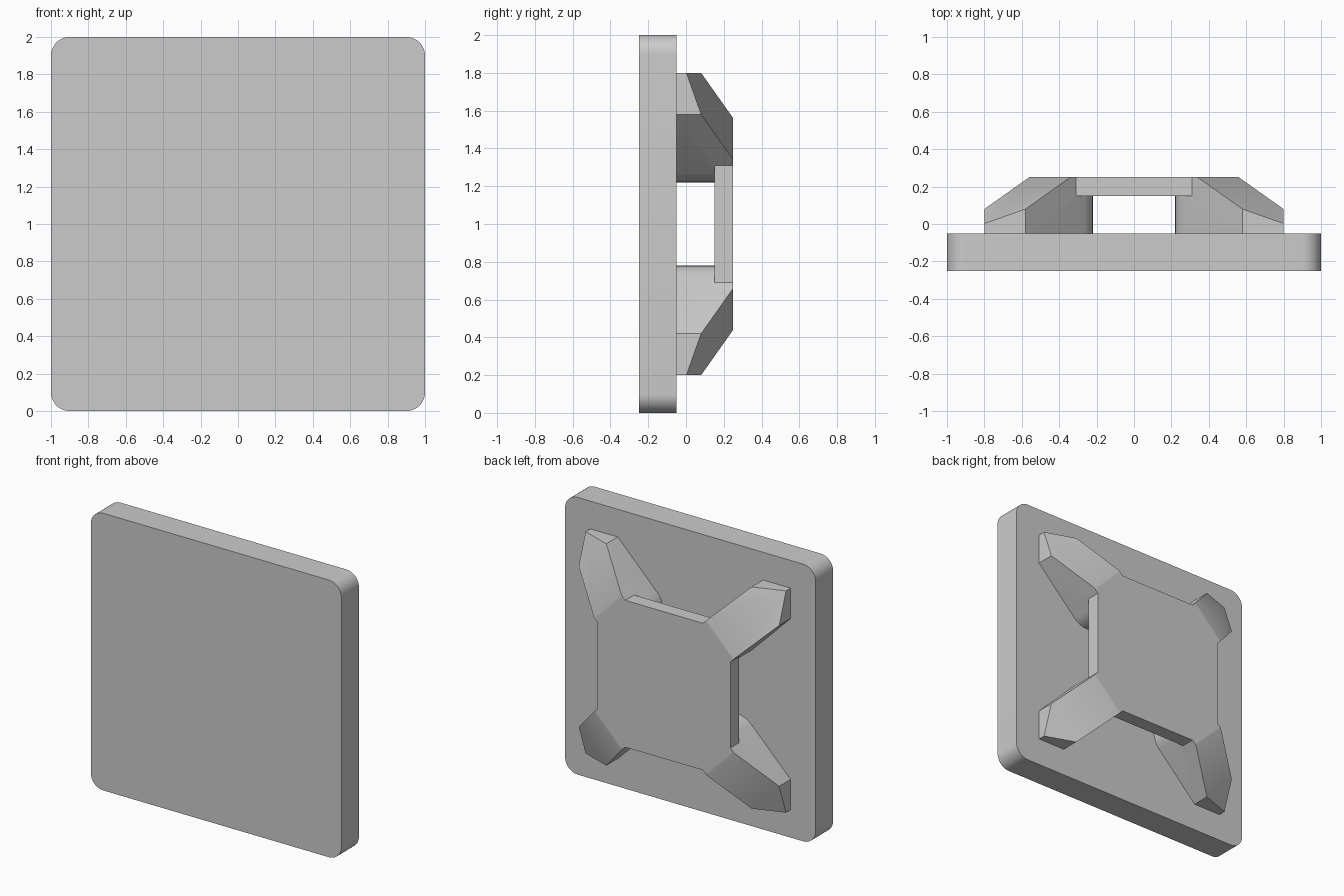
import bpy, bmesh, math
from mathutils import Vector

cube = bpy.data.objects.get("Cube")
if cube:
    bpy.data.objects.remove(cube, do_unlink=True)

grey = bpy.data.materials.new("light grey plastic")
grey.use_nodes = True
grey.diffuse_color = (0.6, 0.6, 0.6, 1)
grey.node_tree.nodes["Principled BSDF"].inputs["Base Color"].default_value = (0.6, 0.6, 0.6, 1)

MID = 1.0      # height of the centre
BACK = -0.05   # rear face of the plate
TOP = 0.25     # rear face of the bridge


def prism(name, outline, y0, y1, cut=None):
    """Extrude an (x, height from centre) outline along y, with an optional cutting plane."""
    bm = bmesh.new()
    face = bm.faces.new([bm.verts.new((x, y0, z + MID)) for x, z in outline])
    grown = bmesh.ops.extrude_face_region(bm, geom=[face])["geom"]
    verts = [v for v in grown if isinstance(v, bmesh.types.BMVert)]
    bmesh.ops.translate(bm, verts=verts, vec=(0, y1 - y0, 0))
    if cut:
        point, normal = cut
        res = bmesh.ops.bisect_plane(bm, geom=bm.verts[:] + bm.edges[:] + bm.faces[:],
                                     plane_co=point, plane_no=normal, clear_outer=True)
        rim = [e for e in res["geom_cut"] if isinstance(e, bmesh.types.BMEdge)]
        bmesh.ops.contextual_create(bm, geom=rim)
    bmesh.ops.recalc_face_normals(bm, faces=bm.faces)
    mesh = bpy.data.meshes.new(name)
    bm.to_mesh(mesh)
    bm.free()
    mesh.materials.append(grey)
    obj = bpy.data.objects.new(name, mesh)
    bpy.context.collection.objects.link(obj)
    return obj


def arc(cx, cz, r, start, end, steps):
    angles = [math.radians(start + (end - start) * i / steps) for i in range(steps + 1)]
    return [(cx + r * math.cos(a), cz + r * math.sin(a)) for a in angles]


def activate(obj):
    bpy.ops.object.select_all(action='DESELECT')
    obj.select_set(True)
    bpy.context.view_layer.objects.active = obj


# Base plate with rounded corners
corners = [(0.9, 0.9), (-0.9, 0.9), (-0.9, -0.9), (0.9, -0.9)]
outline = []
for i, (cx, cz) in enumerate(corners):
    outline += arc(cx, cz, 0.1, 90 * i, 90 * i + 90, 12)
plate = prism("base_plate", outline, -0.25, BACK)

# Bridge slab with cut corners, which end inside the legs
side, half = 0.53, 0.35
quarter = [(side, half), (half, side)]
slab = quarter + [(-x, z) for x, z in reversed(quarter)]
slab += [(-x, -z) for x, z in slab]
bridge = prism("bridge", slab, 0.15, TOP)

# Diagonal legs: rounded inner end, square outer tip, sloping back
leg_outline = [(0.8, 0.58), (0.8, 0.8), (0.58, 0.8)]
leg_outline += arc(0.375, 0.375, 0.11 * math.sqrt(2), 135, 315, 16)
legs = []
for sx in (1, -1):
    for sz in (1, -1):
        cut = (Vector((0.45 * sx, TOP, MID + 0.45 * sz)),
               Vector((0.354 * sx, 1, 0.354 * sz)).normalized())
        name = ("upper" if sz > 0 else "lower") + ("_left" if sx > 0 else "_right") + "_leg"
        legs.append(prism(name, [(x * sx, z * sz) for x, z in leg_outline], BACK, TOP, cut))

# Fuse the legs into the bridge
activate(bridge)
for leg in legs:
    mod = bridge.modifiers.new("fuse", 'BOOLEAN')
    mod.operation = 'UNION'
    mod.solver = 'EXACT'
    mod.object = leg
    bpy.ops.object.modifier_apply(modifier=mod.name)
for leg in legs:
    bpy.data.objects.remove(leg, do_unlink=True)
bridge.name = "bridge_with_legs"

# Smooth rounded parts, keep edges sharp
for obj in (plate, bridge):
    activate(obj)
    bpy.ops.object.shade_smooth_by_angle(angle=math.radians(30))
